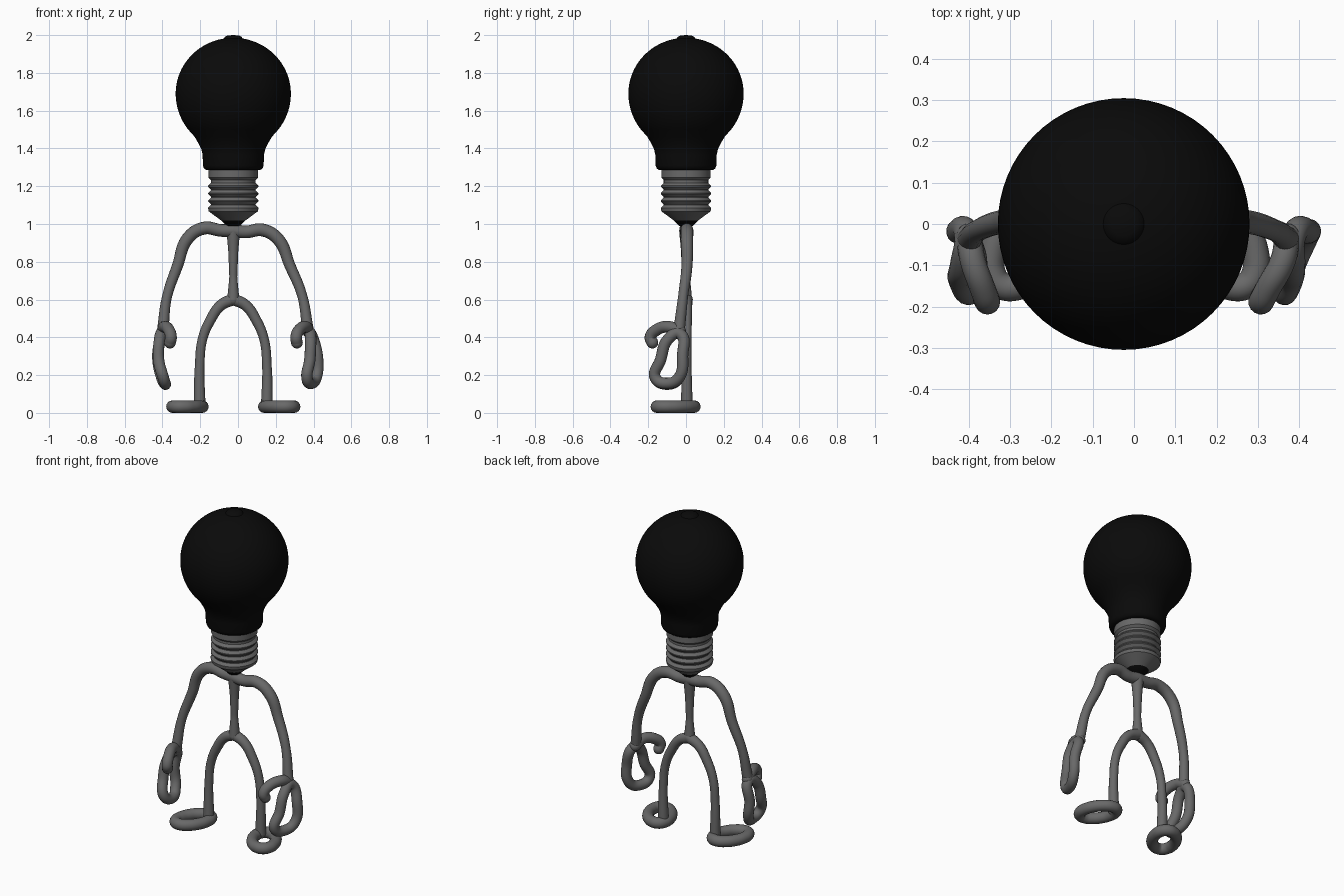
import bpy, bmesh, math
from mathutils import Vector

cube = bpy.data.objects.get("Cube")
if cube:
    bpy.data.objects.remove(cube, do_unlink=True)

CX = -0.025  # axis of the bulb and spine


def material(name, value):
    m = bpy.data.materials.new(name)
    m.use_nodes = True
    col = (value, value, value, 1)
    m.diffuse_color = col
    m.node_tree.nodes["Principled BSDF"].inputs["Base Color"].default_value = col
    return m


BLACK = material("black glass", 0.003)
GREY = material("grey metal", 0.14)


def smooth(ob, angle):
    bpy.ops.object.select_all(action='DESELECT')
    ob.select_set(True)
    bpy.context.view_layer.objects.active = ob
    bpy.ops.object.shade_smooth_by_angle(angle=math.radians(angle))


def add_mesh(name, mesh, mat, angle=60):
    mesh.materials.clear()
    mesh.materials.append(mat)
    ob = bpy.data.objects.new(name, mesh)
    bpy.context.collection.objects.link(ob)
    smooth(ob, angle)
    return ob


def lathe(name, profile, mat, angle, steps=64):
    """Revolve (radius, height) points about the bulb axis."""
    bm = bmesh.new()
    vs = [bm.verts.new((CX + r, 0, z)) for r, z in profile]
    es = [bm.edges.new(p) for p in zip(vs, vs[1:])]
    bmesh.ops.spin(bm, geom=vs + es, cent=(CX, 0, 0), axis=(0, 0, 1),
                   angle=math.tau, steps=steps)
    bmesh.ops.remove_doubles(bm, verts=bm.verts, dist=0.0005)
    bmesh.ops.recalc_face_normals(bm, faces=bm.faces)
    mesh = bpy.data.meshes.new(name)
    bm.to_mesh(mesh)
    bm.free()
    return add_mesh(name, mesh, mat, angle)


def tube(name, points, radius, closed=False, radii=None):
    """Round tube along a smooth path, with ball ends when open."""
    cu = bpy.data.curves.new(name, 'CURVE')
    cu.dimensions = '3D'
    cu.bevel_depth = 1.0
    cu.bevel_resolution = 6
    cu.resolution_u = 10
    sp = cu.splines.new('BEZIER')
    sp.bezier_points.add(len(points) - 1)
    sp.use_cyclic_u = closed
    radii = radii or [radius] * len(points)
    for bp, co, r in zip(sp.bezier_points, points, radii):
        bp.co = co
        bp.radius = r
        bp.handle_left_type = bp.handle_right_type = 'AUTO'
    temp = bpy.data.objects.new(name + "_path", cu)
    bpy.context.collection.objects.link(temp)
    bpy.context.view_layer.update()
    deps = bpy.context.evaluated_depsgraph_get()
    mesh = bpy.data.meshes.new_from_object(temp.evaluated_get(deps))
    bpy.data.objects.remove(temp, do_unlink=True)
    if not closed:
        bm = bmesh.new()
        bm.from_mesh(mesh)
        for i in (0, -1):
            ball = bmesh.ops.create_uvsphere(bm, u_segments=20, v_segments=12, radius=radii[i])
            bmesh.ops.translate(bm, verts=ball["verts"], vec=Vector(points[i]))
        bm.to_mesh(mesh)
        bm.free()
    return add_mesh(name, mesh, GREY)


# Glass bulb: round top running into a straight neck
R, CZ = 0.305, 1.69
arc = [math.radians(90 - 4 * i) for i in range(33)]
glass = [(R * math.cos(a), CZ + R * math.sin(a) * (0.97 if a > 0 else 1)) for a in arc]
glass += [(0.205, 1.462), (0.183, 1.425), (0.169, 1.395), (0.162, 1.365), (0.161, 1.31),
          (0.155, 1.294), (0.143, 1.286), (0, 1.286)]
lathe("glass_bulb", glass, BLACK, 50)
lathe("bulb_top_nub", [(0, 2.0), (0.03, 1.998), (0.045, 1.99), (0.056, 1.97), (0.056, 1.95)], BLACK, 60)

# Threaded screw cap with a conical bottom and a dark contact
screw = [(0, 1.29), (0.131, 1.29), (0.131, 1.245), (0.118, 1.232)]
for i in range(4):
    z = 1.2 - i * 0.039
    screw += [(0.118, z + 0.018), (0.133, z + 0.003), (0.133, z - 0.003), (0.118, z - 0.018)]
screw += [(0.134, 1.055), (0.128, 1.045), (0.062, 1.017), (0, 1.017)]
screw[-4:-2] = [(0.134, 1.085), (0.13, 1.067)]
lathe("screw_cap", screw, GREY, 30)
lathe("contact_tip", [(0, 1.02), (0.064, 1.018), (0.035, 0.99), (0, 0.985)], BLACK, 40)

# Spine
tube("spine", [(CX, 0, 0.965), (CX, 0, 0.85), (CX, 0, 0.72), (CX, 0, 0.6)], 0,
     radii=[0.036, 0.026, 0.021, 0.032])

# Arms, hands, legs and feet; the two sides are posed slightly differently
arms = {
    "right": [(CX, 0, 0.965), (-0.09, 0, 0.966), (-0.18, 0, 0.978), (-0.265, 0.005, 0.925),
              (-0.32, 0.005, 0.78), (-0.377, -0.015, 0.61), (-0.397, -0.035, 0.45)],
    "left": [(CX, 0, 0.965), (0.04, 0, 0.958), (0.13, 0.005, 0.968), (0.212, 0.005, 0.92),
             (0.275, 0.005, 0.78), (0.34, -0.015, 0.62), (0.369, -0.035, 0.45)],
}
thumbs = {
    "right": [(-0.4, -0.03, 0.43), (-0.39, -0.09, 0.455), (-0.367, -0.155, 0.44),
              (-0.355, -0.188, 0.4), (-0.36, -0.178, 0.372)],
    "left": [(0.372, -0.03, 0.43), (0.36, -0.09, 0.455), (0.325, -0.155, 0.44),
             (0.308, -0.188, 0.4), (0.312, -0.178, 0.372)],
}
rings = {
    "right": [(-0.405, -0.035, 0.42), (-0.425, -0.018, 0.3), (-0.405, -0.035, 0.19),
              (-0.385, -0.09, 0.152), (-0.395, -0.162, 0.185), (-0.42, -0.135, 0.28),
              (-0.415, -0.095, 0.39)],
    "left": [(0.385, -0.035, 0.42), (0.42, -0.018, 0.3), (0.415, -0.035, 0.19),
             (0.39, -0.09, 0.157), (0.365, -0.162, 0.185), (0.38, -0.135, 0.28),
             (0.385, -0.095, 0.39)],
}
for side, s in (("right", -1), ("left", 1)):
    tube(side + "_arm", arms[side], 0, radii=[0.036, 0.033, 0.034, 0.033, 0.029, 0.026, 0.03])
    tube(side + "_thumb", thumbs[side], 0.031)
    tube(side + "_hand_ring", rings[side], 0.03, closed=True)
    leg = [(0, 0.602), (0.065, 0.57), (0.122, 0.49), (0.163, 0.39), (0.178, 0.25), (0.178, 0.04)]
    tube(side + "_leg", [(CX + s * x, 0.004, z) for x, z in leg], 0,
         radii=[0.032, 0.029, 0.027, 0.025, 0.025, 0.031])
    # Foot: oval ring turned outward
    turn = math.radians(30)
    foot = []
    for i in range(12):
        t = math.tau * i / 12
        u, v = 0.108 * math.cos(t), 0.066 * math.sin(t)
        x = u * math.sin(turn) + v * math.cos(turn)
        y = -u * math.cos(turn) + v * math.sin(turn)
        foot.append((CX + s * (0.243 + x), -0.055 + y, 0.033))
    tube(side + "_foot", foot, 0.033, closed=True)
